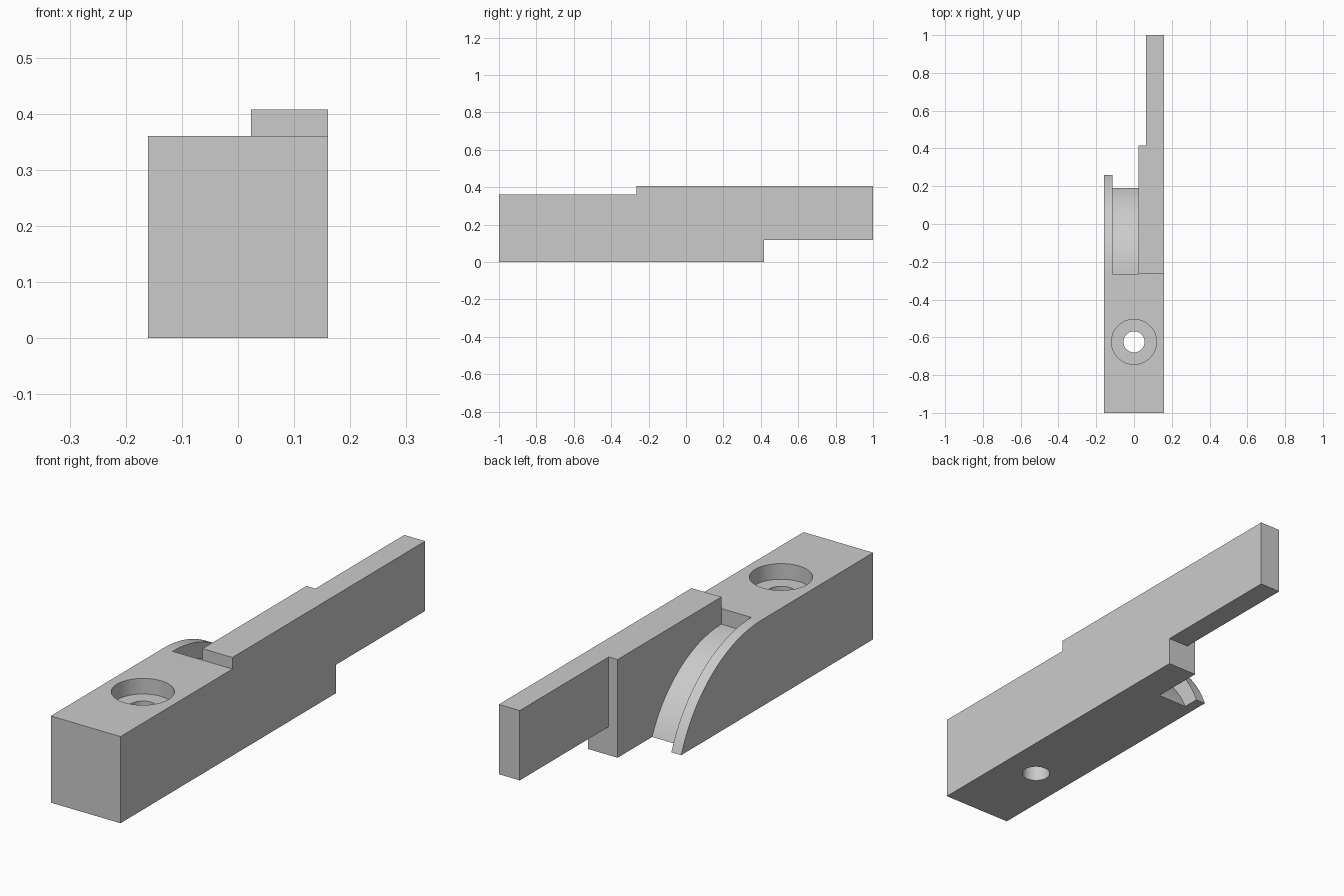
import bpy
import bmesh
import math
from mathutils import Matrix

cube = bpy.data.objects.get("Cube")
if cube:
    bpy.data.objects.remove(cube, do_unlink=True)

# Main dimensions
HALF = 0.16
TOP, DECK = 0.408, 0.36
STEP_Y, NOTCH_Y = -0.265, 0.416
RAIL_X = 0.023
ARC_Z = -0.203
RIM_R, GROOVE_R = DECK - ARC_Z, 0.498

grey = bpy.data.materials.new("plain grey")
grey.use_nodes = True
grey.diffuse_color = (0.6, 0.6, 0.6, 1)
grey.node_tree.nodes["Principled BSDF"].inputs["Base Color"].default_value = (0.6, 0.6, 0.6, 1)


def make_object(name, bm):
    bmesh.ops.recalc_face_normals(bm, faces=bm.faces)
    mesh = bpy.data.meshes.new(name)
    bm.to_mesh(mesh)
    bm.free()
    mesh.materials.append(grey)
    obj = bpy.data.objects.new(name, mesh)
    bpy.context.collection.objects.link(obj)
    return obj


def side_prism(name, profile, x0, x1):
    """Extrude a (y, z) outline from x0 to x1."""
    bm = bmesh.new()
    face = bm.faces.new([bm.verts.new((x0, y, z)) for y, z in profile])
    moved = bmesh.ops.extrude_face_region(bm, geom=[face])["geom"]
    verts = [v for v in moved if isinstance(v, bmesh.types.BMVert)]
    bmesh.ops.translate(bm, verts=verts, vec=(x1 - x0, 0, 0))
    return make_object(name, bm)


def cylinder(name, radius, y, z0, z1):
    bm = bmesh.new()
    bmesh.ops.create_cone(bm, cap_ends=True, segments=64, radius1=radius, radius2=radius,
                          depth=z1 - z0, matrix=Matrix.Translation((0, y, (z0 + z1) / 2)))
    return make_object(name, bm)


def arc(radius, end_z, steps=32):
    """Outline points from the crown of the arc down to end_z."""
    sweep = math.acos((end_z - ARC_Z) / radius)
    return [(STEP_Y + radius * math.sin(sweep * i / steps),
             ARC_Z + radius * math.cos(sweep * i / steps)) for i in range(steps + 1)]


def cut(target, cutter):
    cutter.hide_render = True
    mod = target.modifiers.new("cut", 'BOOLEAN')
    mod.operation = 'DIFFERENCE'
    mod.solver = 'EXACT'
    mod.object = cutter
    bpy.context.view_layer.objects.active = target
    bpy.ops.object.modifier_apply(modifier=mod.name)
    bpy.data.objects.remove(cutter, do_unlink=True)


# Stepped body with a notch under the rear arm
body = side_prism("mounting_block", [
    (-1, 0), (NOTCH_Y, 0), (NOTCH_Y, 0.118), (1, 0.118),
    (1, TOP), (STEP_Y, TOP), (STEP_Y, DECK), (-1, DECK)], -HALF, HALF)

# Curved rim beside the rail
beyond = [(1.2, -0.05), (1.2, 0.5)]
cut(body, side_prism("rim_cutter",
                     arc(RIM_R, -0.05) + beyond + [(-0.4, 0.5), (-0.4, 0.4)],
                     -0.3, RAIL_X))

# Curved groove between rim and rail
cut(body, side_prism("groove_cutter",
                     arc(GROOVE_R, -0.05) + beyond + [(STEP_Y, 0.5)],
                     -0.115, RAIL_X))

# Thinner rear arm
cut(body, side_prism("arm_cutter",
                     [(NOTCH_Y, -0.1), (1.2, -0.1), (1.2, 0.5), (NOTCH_Y, 0.5)],
                     -0.3, 0.064))

# Counterbored screw hole
cut(body, cylinder("counterbore_cutter", 0.119, -0.624, DECK - 0.065, 0.5))
cut(body, cylinder("bolt_hole_cutter", 0.056, -0.624, -0.1, 0.5))

bpy.ops.object.select_all(action='DESELECT')
body.select_set(True)
bpy.context.view_layer.objects.active = body
bpy.ops.object.shade_smooth_by_angle(angle=math.radians(30))
